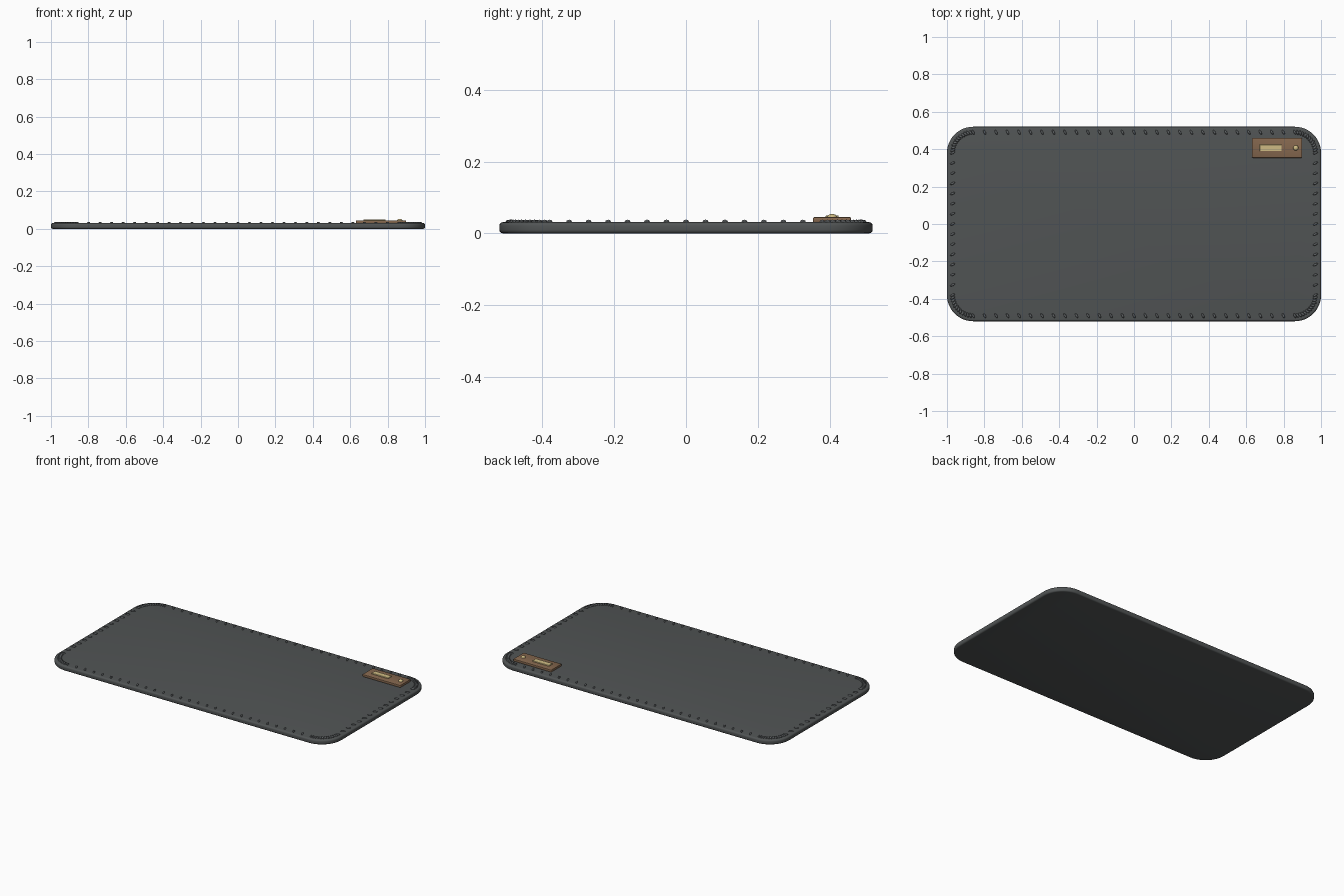
import bpy, bmesh, math
from mathutils import Matrix, Vector

if "Cube" in bpy.data.objects:
    bpy.data.objects.remove(bpy.data.objects["Cube"])


def material(name, rgb):
    m = bpy.data.materials.new(name)
    m.diffuse_color = (*rgb, 1)
    m.use_nodes = True
    m.node_tree.nodes["Principled BSDF"].inputs["Base Color"].default_value = m.diffuse_color
    return m


CHARCOAL = material("charcoal felt", (0.082, 0.089, 0.090))
THREAD = material("grey thread", (0.12, 0.13, 0.137))
LEATHER = material("brown leather", (0.235, 0.137, 0.077))
BRASS = material("pale brass", (0.62, 0.50, 0.23))


def finish(bm, name, mat):
    bmesh.ops.recalc_face_normals(bm, faces=bm.faces)
    me = bpy.data.meshes.new(name)
    bm.to_mesh(me)
    bm.free()
    me.materials.append(mat)
    ob = bpy.data.objects.new(name, me)
    bpy.context.collection.objects.link(ob)
    bpy.ops.object.select_all(action='DESELECT')
    ob.select_set(True)
    bpy.context.view_layer.objects.active = ob
    bpy.ops.object.shade_smooth_by_angle(angle=math.radians(35))
    return ob


def round_rect(hx, hy, r, n):
    """Counter-clockwise outline of a rounded rectangle."""
    pts = []
    for k, (sx, sy) in enumerate(((1, 1), (-1, 1), (-1, -1), (1, -1))):
        for i in range(n + 1):
            a = math.pi / 2 * (k + i / n)
            pts.append((sx * (hx - r) + r * math.cos(a),
                        sy * (hy - r) + r * math.sin(a)))
    return pts


def slab(name, mat, cx, cy, hx, hy, z0, z1, r, n, edge, steps):
    """Rounded-corner slab with rounded upper and lower rims."""
    levels = []
    for i in range(steps + 1):
        a = math.pi / 2 * i / steps
        levels.append((edge * (1 - math.sin(a)), z0 + edge * (1 - math.cos(a))))
    levels += [(inset, z0 + z1 - z) for inset, z in reversed(levels)]
    bm = bmesh.new()
    rings = [[bm.verts.new((cx + x, cy + y, z))
              for x, y in round_rect(hx - d, hy - d, r - d, n)]
             for d, z in levels]
    for lo, hi in zip(rings, rings[1:]):
        for i in range(len(lo)):
            j = (i + 1) % len(lo)
            bm.faces.new((lo[i], lo[j], hi[j], hi[i]))
    bm.faces.new(rings[0][::-1])
    bm.faces.new(rings[-1])
    return finish(bm, name, mat)


# Desk mat
HX, HY, R = 1.0, 0.52, 0.14
slab("mat", CHARCOAL, 0, 0, HX, HY, 0, 0.031, R, 12, 0.010, 4)

# Stitch positions: evenly along each side, closely around each corner
INSET, ARC = 0.03, 12
path = round_rect(HX - INSET, HY - INSET, R - INSET, ARC)
spots = []
for k in range(4):
    corner = path[k * (ARC + 1):(k + 1) * (ARC + 1)]
    for i, p in enumerate(corner):
        spots.append((p, math.pi / 2 * (k + i / ARC)))
    start = Vector(corner[-1])
    end = Vector(path[((k + 1) * (ARC + 1)) % len(path)])
    count = 28 if k % 2 == 0 else 14
    for i in range(1, count):
        spots.append((start.lerp(end, i / count), math.pi / 2 * (k + 1)))

# Slanted thread stitches around the border
bm = bmesh.new()
for (x, y), a in spots:
    m = (Matrix.Translation((x, y, 0.032))
         @ Matrix.Rotation(a + math.radians(25), 4, 'Z')
         @ Matrix.Diagonal((0.014, 0.006, 0.006, 1)))
    bmesh.ops.create_uvsphere(bm, u_segments=10, v_segments=6, radius=1, matrix=m)
finish(bm, "border_stitches", THREAD)

# Leather tag with a brass plate
slab("leather_tag", LEATHER, 0.765, 0.407, 0.134, 0.053, 0.030, 0.045, 0.005, 3, 0.003, 2)
slab("brass_plate", BRASS, 0.73, 0.407, 0.059, 0.018, 0.043, 0.050, 0.003, 2, 0.0015, 1)

# Domed rivet
bm = bmesh.new()
bmesh.ops.create_uvsphere(
    bm, u_segments=20, v_segments=10, radius=1,
    matrix=Matrix.Translation((0.865, 0.407, 0.045)) @ Matrix.Diagonal((0.014, 0.014, 0.009, 1)))
finish(bm, "rivet", BRASS)
